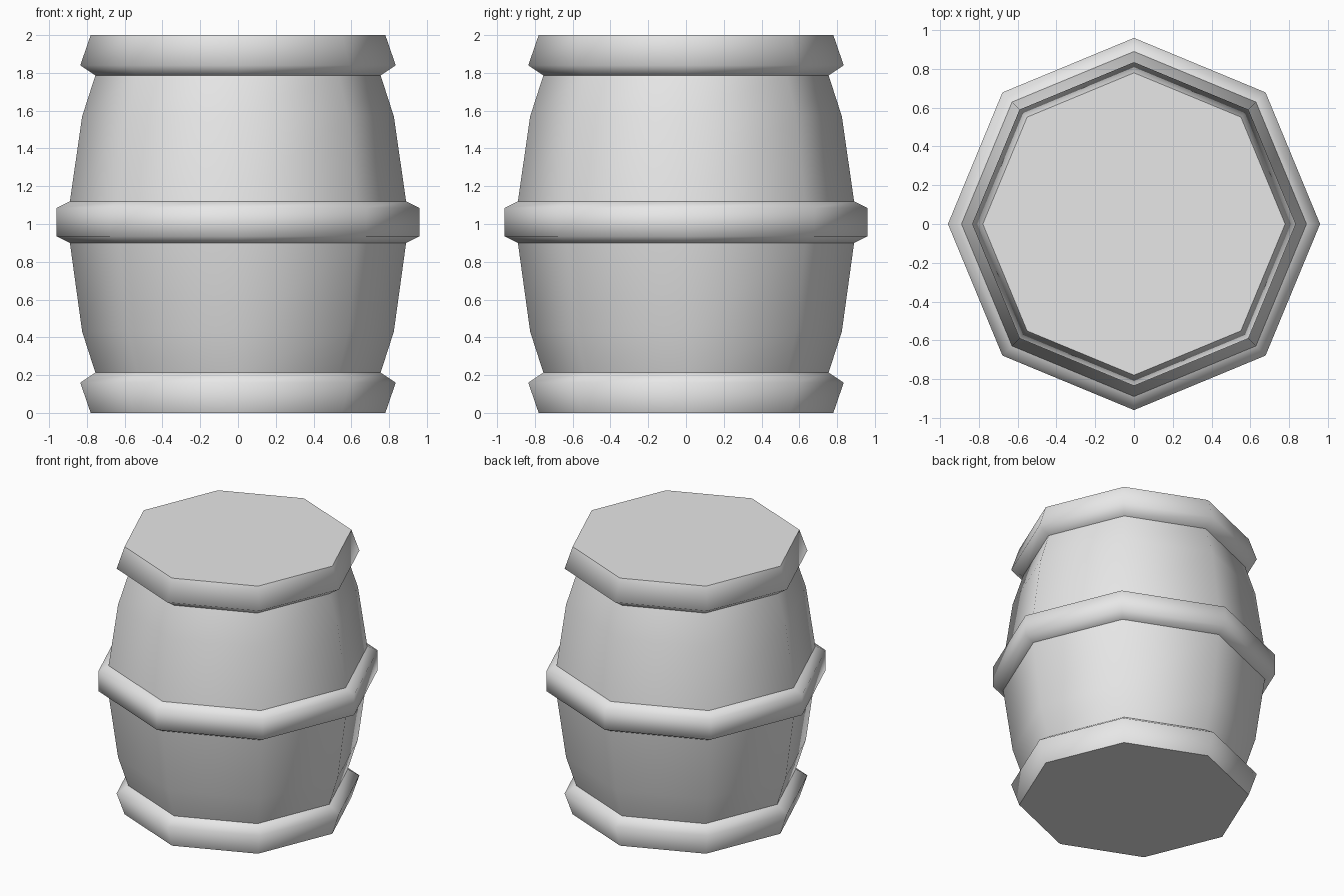
import bpy
import bmesh
from math import cos, sin, pi

SIDES = 8

old = bpy.data.objects.get("Cube")
if old:
    bpy.data.objects.remove(old, do_unlink=True)

grey = bpy.data.materials.new("plain grey")
grey.use_nodes = True
grey.diffuse_color = (0.8, 0.8, 0.8, 1)
grey.node_tree.nodes["Principled BSDF"].inputs["Base Color"].default_value = (0.8, 0.8, 0.8, 1)


def lathe(name, profile, cap=None):
    """Spin (radius, height) points into a smooth octagonal band; cap ring 0 or -1 with a flat lid."""
    bm = bmesh.new()
    rings = [[bm.verts.new((r * cos(2 * pi * i / SIDES), r * sin(2 * pi * i / SIDES), z))
              for i in range(SIDES)] for r, z in profile]
    for low, high in zip(rings, rings[1:]):
        for i in range(SIDES):
            j = (i + 1) % SIDES
            bm.faces.new((low[i], low[j], high[j], high[i])).smooth = True
    if cap is not None:
        ring = rings[cap]
        lid = bm.faces.new(ring if cap == -1 else ring[::-1])
        for edge in lid.edges:
            edge.smooth = False
    mesh = bpy.data.meshes.new(name)
    bm.to_mesh(mesh)
    bm.free()
    mesh.materials.append(grey)
    obj = bpy.data.objects.new(name, mesh)
    bpy.context.collection.objects.link(obj)
    return obj


def flipped(profile):
    """Mirror a profile about the barrel's middle height."""
    return [(r, 2 - z) for r, z in reversed(profile)]


# Rims with flat lids
rim = [(0.78, 0), (0.835, 0.16), (0.755, 0.213)]
lathe("bottom_rim", rim, cap=0)
lathe("top_rim", flipped(rim), cap=-1)

# Bulging walls between the hoops
wall = [(0.755, 0.213), (0.825, 0.43), (0.89, 0.90)]
lathe("lower_wall", wall)
upper = flipped(wall)
upper[0] = (0.89, 1.12)
lathe("upper_wall", upper)

# Raised hoop around the middle
lathe("middle_hoop", [(0.89, 0.90), (0.96, 0.935), (0.96, 1.085), (0.89, 1.12)])
